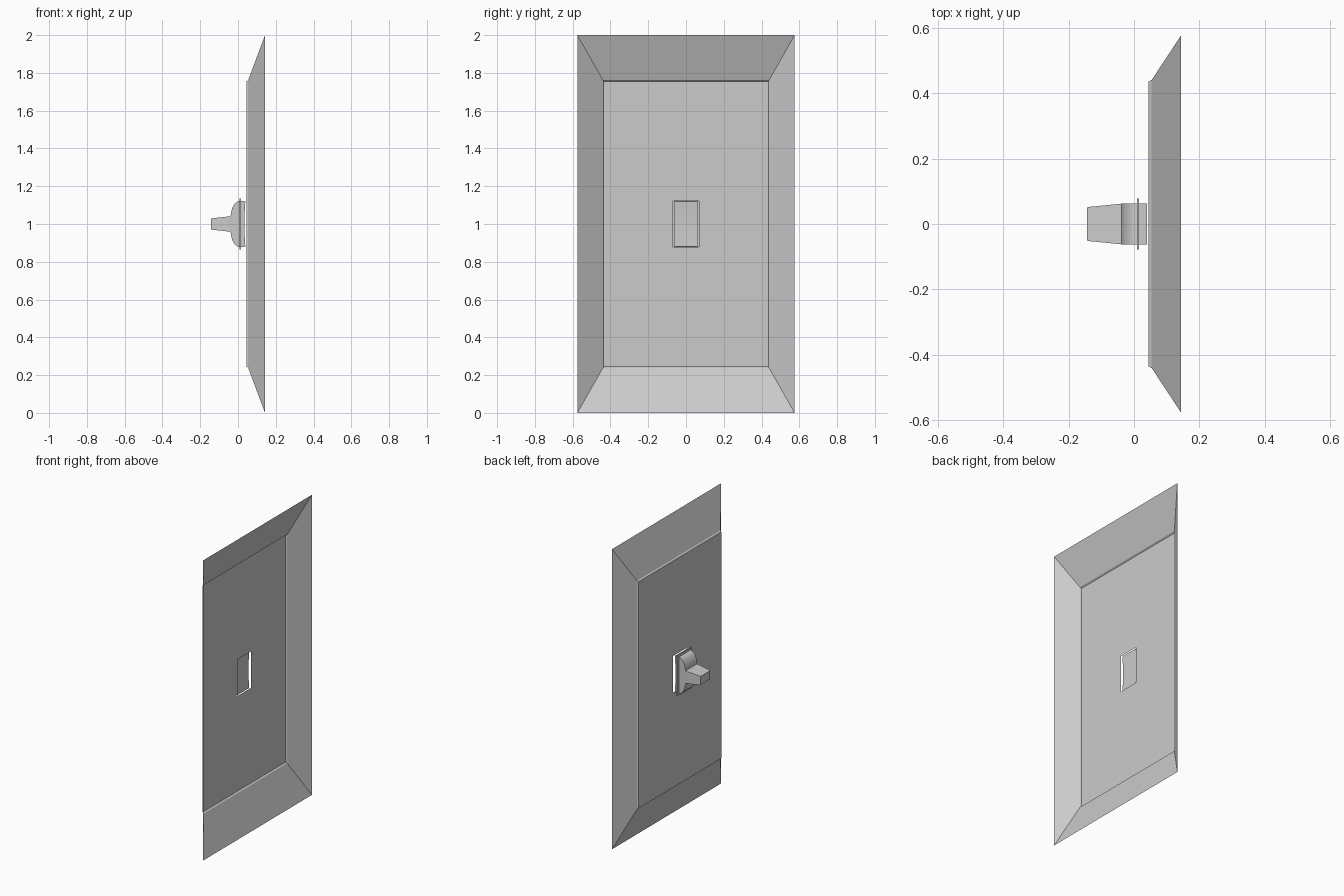
import bpy
import bmesh

cube = bpy.data.objects.get("Cube")
if cube:
    bpy.data.objects.remove(cube, do_unlink=True)

grey = bpy.data.materials.new("light_grey")
grey.use_nodes = True
grey.diffuse_color = (0.6, 0.6, 0.6, 1)
grey.node_tree.nodes["Principled BSDF"].inputs["Base Color"].default_value = (0.6, 0.6, 0.6, 1)


def finish(name, bm):
    mesh = bpy.data.meshes.new(name)
    bm.to_mesh(mesh)
    bm.free()
    mesh.materials.append(grey)
    obj = bpy.data.objects.new(name, mesh)
    bpy.context.collection.objects.link(obj)
    return obj


def ring(bm, x, hy, hz):
    """Rectangle of vertices across the x axis, centred at z = 1."""
    return [bm.verts.new((x, sy * hy, 1 + sz * hz))
            for sy, sz in ((-1, -1), (-1, 1), (1, 1), (1, -1))]


def loft(name, sections, caps):
    """Join rectangles (x, half width, half height) in sequence."""
    bm = bmesh.new()
    rings = [ring(bm, *s) for s in sections]
    for a, b in zip(rings, rings[1:]):
        for i in range(4):
            j = (i + 1) % 4
            bm.faces.new((a[i], a[j], b[j], b[i]))
    if caps:
        bm.faces.new(rings[0])
        bm.faces.new(rings[-1])
        bmesh.ops.recalc_face_normals(bm, faces=bm.faces)
    return finish(name, bm)


# Open wall plate: switch opening, flat face, small step, sloped border
loft("wall_plate", [(0.045, 0.07, 0.122), (0.045, 0.436, 0.755),
                    (0.054, 0.44, 0.762), (0.143, 0.575, 1.0)], False)

# Thin flange behind the opening, and the lever that tapers to its tip
loft("flange", [(0.009, 0.078, 0.135), (0.015, 0.078, 0.135)], True)
loft("lever", [(-0.143, 0.05, 0.028), (-0.139, 0.052, 0.03),
               (-0.05, 0.061, 0.04), (-0.03, 0.061, 0.042)], True)

# Rocker: domed front and slightly hollow back, extruded across y
front = [(0.015, 0.122), (-0.002, 0.12), (-0.018, 0.107),
         (-0.03, 0.086), (-0.037, 0.062), (-0.039, 0.04)]
back = [(0.034, 0.04), (0.037, 0.09), (0.039, 0.12)]
half = back + front
profile = half + [(x, -z) for x, z in reversed(half)]
bm = bmesh.new()
face = bm.faces.new([bm.verts.new((x, -0.062, 1 + z)) for x, z in profile])
grown = bmesh.ops.extrude_face_region(bm, geom=[face])["geom"]
bmesh.ops.translate(bm, vec=(0, 0.124, 0),
                    verts=[v for v in grown if isinstance(v, bmesh.types.BMVert)])
bmesh.ops.recalc_face_normals(bm, faces=bm.faces)
rocker = finish("rocker", bm)
bpy.ops.object.select_all(action="DESELECT")
rocker.select_set(True)
bpy.context.view_layer.objects.active = rocker
bpy.ops.object.shade_smooth_by_angle(angle=0.6)
